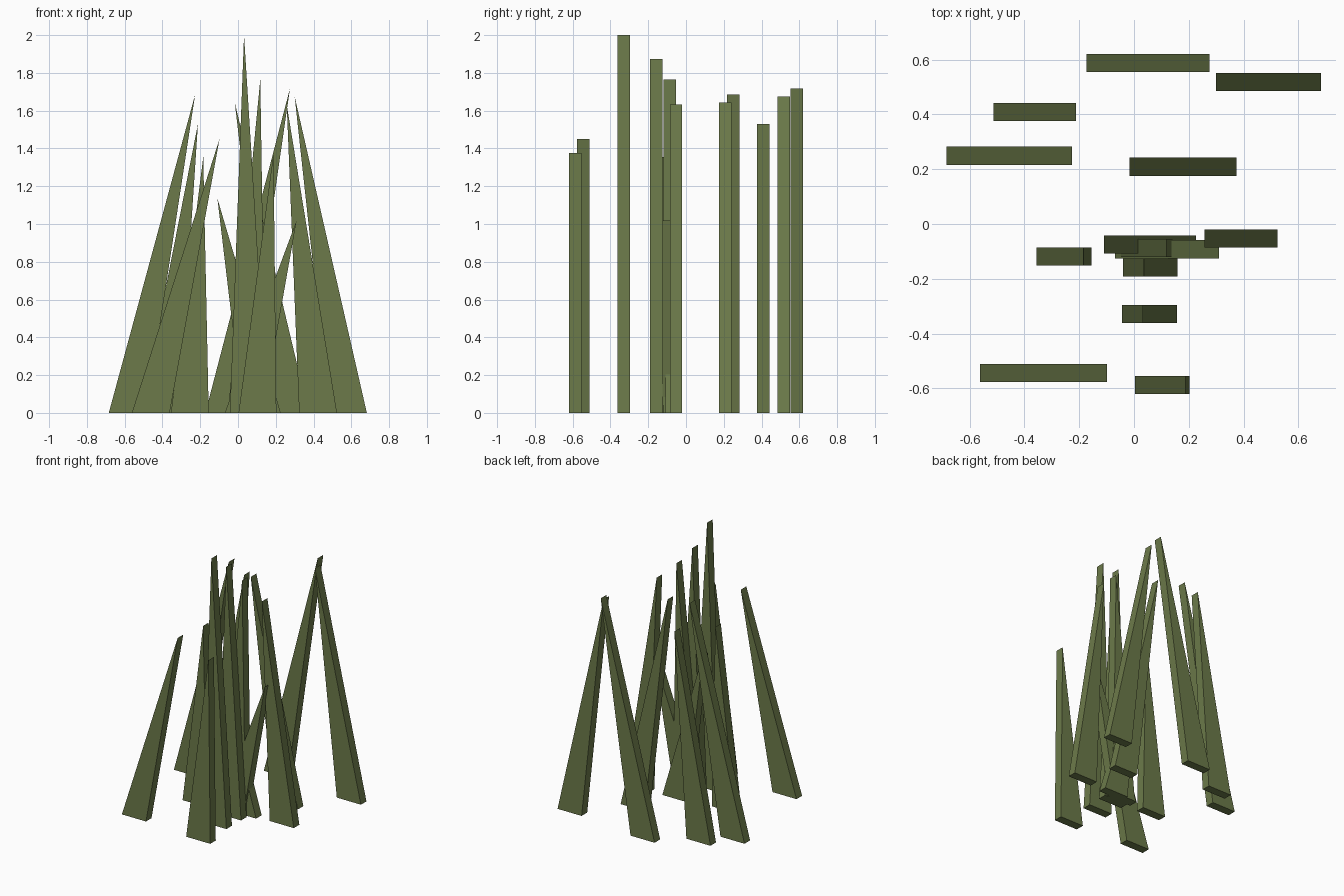
import bpy

THICK = 0.066
WIDTH = 0.2

mat = bpy.data.materials.new("grass_green")
mat.diffuse_color = (0.15, 0.195, 0.068, 1)


def blade(i, left, tip, height, y):
    """Flat triangular wedge: base edge on the ground, sharp tip leaning in x."""
    profile = [(left, 0), (left + WIDTH, 0), (tip, height)]
    verts = [(x, y + s * THICK / 2, z) for s in (-1, 1) for x, z in profile]
    faces = [(0, 1, 2), (5, 4, 3), (0, 3, 4, 1), (1, 4, 5, 2), (2, 5, 3, 0)]
    mesh = bpy.data.meshes.new(f"grass_blade_{i:02d}")
    mesh.from_pydata(verts, [], faces)
    mesh.materials.append(mat)
    bpy.context.collection.objects.link(bpy.data.objects.new(mesh.name, mesh))


# base left x, tip x, height, y centre (back to front)
blades = [
    (-0.173, 0.275, 1.717, 0.587),
    (0.482, 0.300, 1.675, 0.518),
    (-0.513, -0.212, 1.53, 0.409),
    (-0.684, -0.227, 1.685, 0.249),
    (0.174, -0.017, 1.643, 0.209),
    (0.324, 0.258, 1.632, -0.053),
    (0.026, -0.109, 1.135, -0.075),
    (-0.054, 0.118, 1.765, -0.087),
    (-0.070, 0.310, 1.018, -0.092),
    (-0.355, -0.184, 1.355, -0.118),
    (-0.041, 0.036, 1.873, -0.158),
    (-0.043, 0.032, 2.0, -0.329),
    (-0.562, -0.098, 1.45, -0.543),
    (0.003, 0.188, 1.375, -0.587),
]
for i, b in enumerate(blades, 1):
    blade(i, *b)
